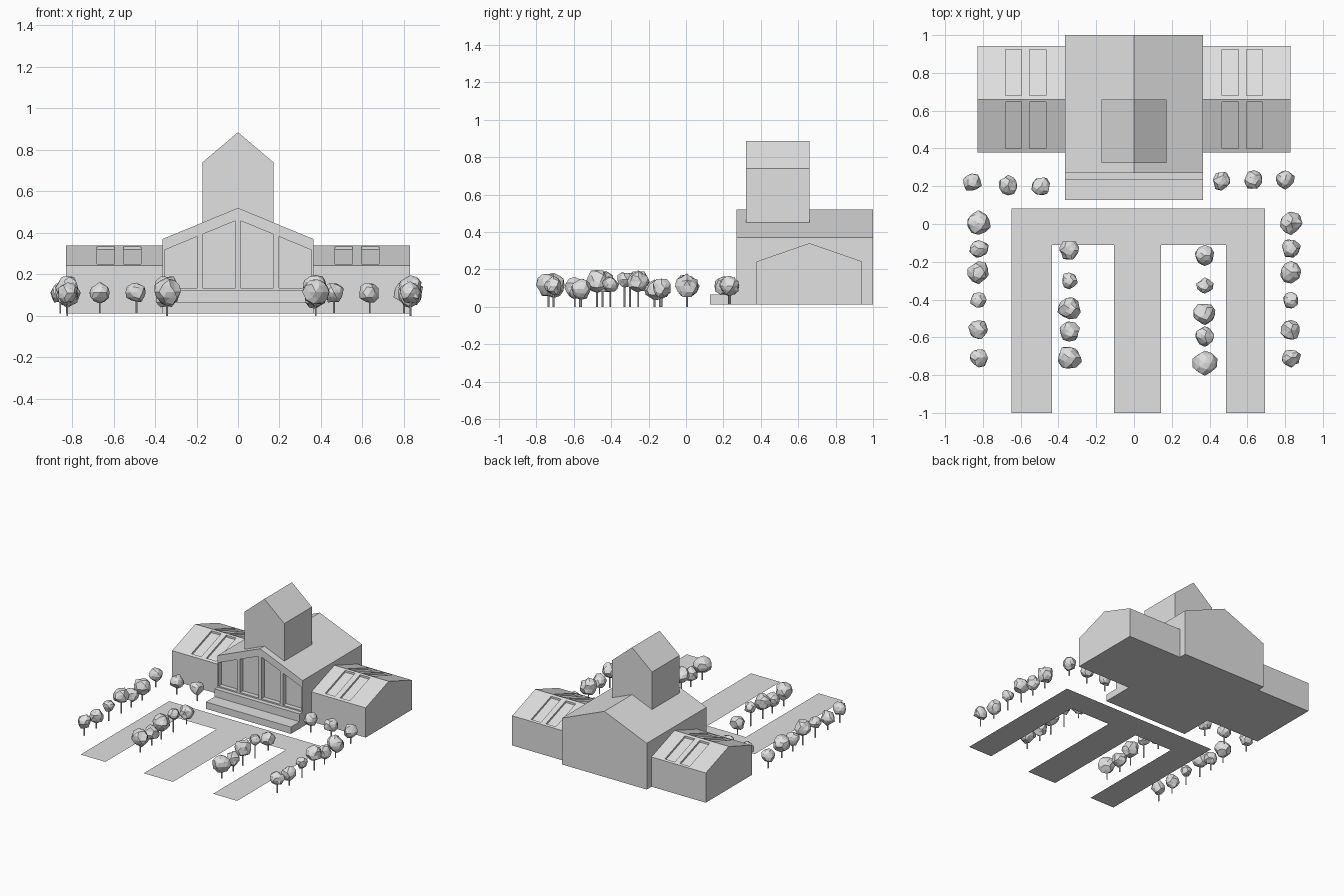
import bpy, bmesh, random
from mathutils import Vector

cube = bpy.data.objects.get("Cube")
if cube:
    bpy.data.objects.remove(cube, do_unlink=True)

GREY = (0.75, 0.75, 0.75, 1)
grey = bpy.data.materials.new("plain grey")
grey.use_nodes = True
grey.diffuse_color = GREY
grey.node_tree.nodes["Principled BSDF"].inputs["Base Color"].default_value = GREY


def finish(name, bm):
    mesh = bpy.data.meshes.new(name)
    bm.to_mesh(mesh)
    bm.free()
    mesh.materials.append(grey)
    obj = bpy.data.objects.new(name, mesh)
    bpy.context.collection.objects.link(obj)
    return obj


def prism(name, profile, axis, start, end):
    """Extrude a profile along x (points are y,z) or along y (points are x,z)."""
    bm = bmesh.new()
    place = (lambda p, t: (t, *p)) if axis == "x" else (lambda p, t: (p[0], t, p[1]))
    face = bm.faces.new([bm.verts.new(place(p, start)) for p in profile])
    ext = bmesh.ops.extrude_face_region(bm, geom=[face])
    verts = [v for v in ext["geom"] if isinstance(v, bmesh.types.BMVert)]
    step = Vector(place((0, 0), end - start))
    bmesh.ops.translate(bm, verts=verts, vec=step)
    bmesh.ops.recalc_face_normals(bm, faces=bm.faces)
    return finish(name, bm)


def gable(lo, hi, base, eave, ridge):
    return [(lo, base), (hi, base), (hi, eave), ((lo + hi) / 2, ridge), (lo, eave)]


def carve(obj, cutters):
    """Cut recesses, then discard the cutters."""
    for c in cutters:
        c.hide_render = True
        mod = obj.modifiers.new("recess", "BOOLEAN")
        mod.operation, mod.solver, mod.object = "DIFFERENCE", "EXACT", c
        bpy.context.view_layer.objects.active = obj
        bpy.ops.object.modifier_apply(modifier=mod.name)
        bpy.data.objects.remove(c, do_unlink=True)


BASE = 0.012

# Main hall with four tall recessed front windows
HALF, EAVE, RIDGE, FRONT = 0.364, 0.37, 0.52, 0.27
hall = prism("main_hall", gable(-HALF, HALF, BASE, EAVE, RIDGE), "y", FRONT, 1.0)


def window_top(x):
    return RIDGE - (RIDGE - EAVE) * abs(x) / HALF - 0.057


cutters = []
for side in (-1, 1):
    for a, b in ((0.012, 0.172), (0.198, 0.355)):
        a, b = a * side, b * side
        outline = [(a, 0.135), (b, 0.135), (b, window_top(b)), (a, window_top(a))]
        cutters.append(prism("window_cutter", outline, "y", 0.2, FRONT + 0.035))
carve(hall, cutters)

# Tower over the hall
prism("tower", gable(-0.171, 0.171, 0.4, 0.74, 0.885), "y", 0.322, 0.66)

# Front steps
prism("entrance_steps",
      [(0.127, BASE), (0.28, BASE), (0.28, 0.125), (0.235, 0.125), (0.235, 0.065), (0.127, 0.065)],
      "x", -HALF, HALF)

# Side wings with recessed skylights on both roof slopes
W_FRONT, W_BACK, W_EAVE, W_RIDGE = 0.378, 0.942, 0.242, 0.34
W_MID = (W_FRONT + W_BACK) / 2


def wing_roof(y):
    return W_RIDGE - (W_RIDGE - W_EAVE) * abs(y - W_MID) / (W_MID - W_FRONT)


for side, label in ((1, "left"), (-1, "right")):
    wing = prism(label + "_wing", gable(W_FRONT, W_BACK, BASE, W_EAVE, W_RIDGE),
                 "x", side * 0.34, side * 0.829)
    cutters = []
    for x0, x1 in ((0.467, 0.552), (0.595, 0.679)):
        for y0, y1 in ((0.4, 0.645), (0.68, 0.925)):
            outline = [(y0, wing_roof(y0) - 0.015), (y1, wing_roof(y1) - 0.015),
                       (y1, wing_roof(y1) + 0.05), (y0, wing_roof(y0) + 0.05)]
            cutters.append(prism("skylight_cutter", outline, "x", side * x0, side * x1))
    carve(wing, cutters)

# Flat forked path
bm = bmesh.new()
outline = [(-0.648, 0.083), (-0.648, -1), (-0.435, -1), (-0.435, -0.112),
           (-0.107, -0.112), (-0.107, -1), (0.143, -1), (0.143, -0.112),
           (0.487, -0.112), (0.487, -1), (0.693, -1), (0.693, 0.083)]
bm.faces.new([bm.verts.new((x, y, BASE)) for x, y in outline])
bmesh.ops.recalc_face_normals(bm, faces=bm.faces)
path = finish("path", bm)
if path.data.polygons[0].normal.z < 0:
    path.data.flip_normals()

# Faceted trees: thin trunk and a rough round crown
rng = random.Random(7)


def tree(name, x, y, z, r, base=0.0):
    bm = bmesh.new()
    crown = bmesh.ops.create_icosphere(bm, subdivisions=2, radius=r)["verts"]
    for v in crown:
        v.co = v.co * rng.uniform(0.8, 1.08) + Vector((x, y, z))
    trunk = bmesh.ops.create_cone(bm, cap_ends=True, segments=6, radius1=0.005,
                                  radius2=0.005, depth=z - base)["verts"]
    bmesh.ops.translate(bm, verts=trunk, vec=(x, y, (z + base) / 2))
    finish(name, bm)


# Trees along the building front
for i, (x, y) in enumerate([(-0.857, 0.22), (-0.667, 0.205), (-0.49, 0.2),
                            (0.463, 0.23), (0.635, 0.232), (0.8, 0.235)]):
    tree(f"front_tree_{i}", x, y, 0.112, 0.052, BASE)

# Outer rows: y, crown height, crown radius
outer = [(0.005, 0.11, 0.064), (-0.13, 0.1, 0.053), (-0.255, 0.135, 0.06),
         (-0.405, 0.12, 0.044), (-0.56, 0.095, 0.055), (-0.708, 0.11, 0.052)]
for i, (y, z, r) in enumerate(outer):
    tree(f"right_outer_tree_{i}", -0.823, y, z, r)
    tree(f"left_outer_tree_{i}", 0.832, y, z, r)

# Inner rows between the path arms
inner = [(-0.14, 0.09, 0.055), (-0.3, 0.145, 0.044), (-0.447, 0.135, 0.063),
         (-0.567, 0.1, 0.056), (-0.708, 0.115, 0.066)]
for i, (y, z, r) in enumerate(inner):
    tree(f"right_inner_tree_{i}", -0.343, y, z, r)
    tree(f"left_inner_tree_{i}", 0.375, y - 0.028, z, r)
